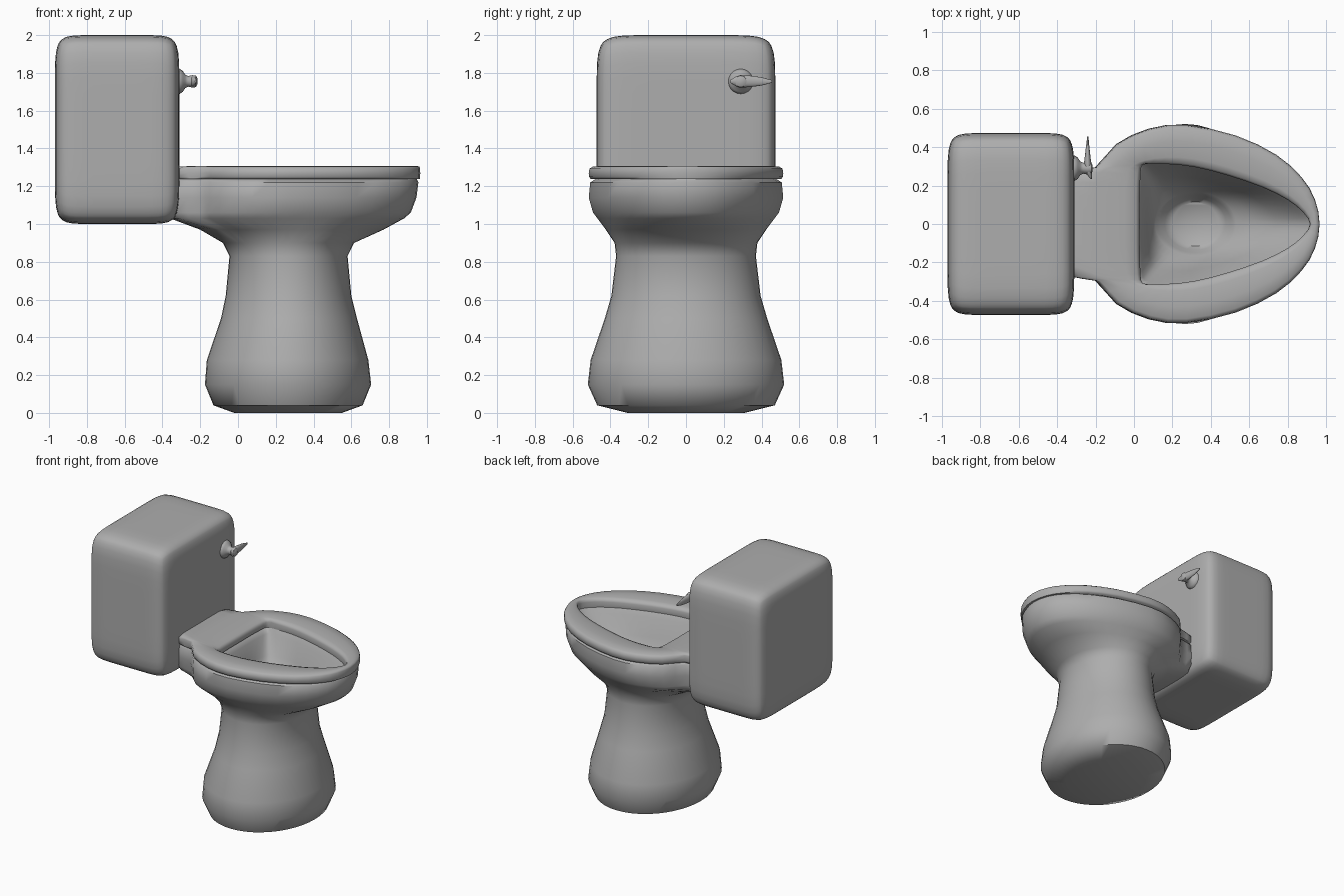
import bpy, bmesh, math
from mathutils import Vector

if "Cube" in bpy.data.objects:
    bpy.data.objects.remove(bpy.data.objects["Cube"], do_unlink=True)

grey = bpy.data.materials.new("ceramic_grey")
grey.use_nodes = True
grey.diffuse_color = (0.42, 0.42, 0.42, 1)
grey.node_tree.nodes["Principled BSDF"].inputs["Base Color"].default_value = (0.42, 0.42, 0.42, 1)


def finish(name, bm, angle=50):
    bmesh.ops.recalc_face_normals(bm, faces=bm.faces)
    mesh = bpy.data.meshes.new(name)
    bm.to_mesh(mesh)
    bm.free()
    mesh.materials.append(grey)
    obj = bpy.data.objects.new(name, mesh)
    bpy.context.collection.objects.link(obj)
    bpy.ops.object.select_all(action='DESELECT')
    obj.select_set(True)
    bpy.context.view_layer.objects.active = obj
    bpy.ops.object.shade_smooth_by_angle(angle=math.radians(angle))
    return obj


def loft(name, rings, closed=False, angle=50):
    """Skin a list of rings; cap the ends or join last to first."""
    bm = bmesh.new()
    loops = [[bm.verts.new(p) for p in ring] for ring in rings]
    pairs = list(zip(loops, loops[1:]))
    if closed:
        pairs.append((loops[-1], loops[0]))
    else:
        bm.faces.new(loops[0])
        bm.faces.new(loops[-1])
    for a, b in pairs:
        for i in range(len(a)):
            j = (i + 1) % len(a)
            bm.faces.new((a[i], a[j], b[j], b[i]))
    return finish(name, bm, angle)


def smooth_loop(half):
    """Mirror a half outline across y and round it with a spline."""
    pts = [Vector(p) for p in half]
    pts += [Vector((p.x, -p.y)) for p in reversed(pts[1:-1])]
    n, out = len(pts), []
    for i in range(n):
        a, b, c, d = (pts[(i + k) % n] for k in (-1, 0, 1, 2))
        out += [b, (9 * (b + c) - a - d) / 16]
    return out


def mix(a, b, t):
    return [p.lerp(q, t) for p, q in zip(a, b)]


def at(ring, z):
    return [(p.x, p.y, z) for p in ring]


# Shared outlines, running from the front tip round to the back
BACK, FRONT, WIDE = -0.36, 0.965, 0.515
outer = smooth_loop([(FRONT, 0), (.94, .13), (.87, .245), (.74, .36), (.53, .46), (.27, WIDE),
                     (.08, .495), (-.09, .415), (-.2, .295), (-.32, .275), (BACK, .15), (BACK, 0)])
hole = smooth_loop([(.915, 0), (.88, .06), (.8, .125), (.67, .19), (.48, .255), (.32, .295),
                    (.2, .31), (.1, .312), (.045, .308), (.034, .26), (.03, .14), (.03, 0)])
circle = smooth_loop([(math.cos(k * math.pi / 11), math.sin(k * math.pi / 11)) for k in range(12)])


def section(back, front, wide, t):
    """Outline between an ellipse (t=0) and the seat shape (t=1), fitted to a box."""
    unit_oval = [Vector(((p.x + 1) / 2, p.y)) for p in circle]
    unit_seat = [Vector(((p.x - BACK) / (FRONT - BACK), p.y / WIDE)) for p in outer]
    return [Vector((back + p.x * (front - back), p.y * wide)) for p in mix(unit_oval, unit_seat, t)]


def oval(rx, ry, cx=0.32):
    return [Vector((cx + p.x * rx, p.y * ry)) for p in circle]


# Pedestal and bowl: height, back, front, half width, seat-shape amount
profile = [(0, -.02, .55, .31, 0), (.04, -.13, .66, .47, 0), (.15, -.175, .705, .52, 0),
           (.28, -.165, .69, .505, 0), (.5, -.09, .63, .43, 0), (.62, -.065, .6, .395, 0),
           (.83, -.045, .58, .37, 0), (.9, -.08, .615, .378, 0), (.97, -.2, .77, .425, .35),
           (1.03, BACK, .88, .47, .85), (1.06, BACK, .915, .492, 1), (1.14, BACK, .945, .515, 1),
           (1.22, BACK, .955, .507, 1), (1.24, BACK, .945, .475, 1)]
rings = [at(section(*row[1:]), row[0]) for row in profile]
# Basin inside the bowl, down to the drain
drain = oval(.21, .165)
rings += [at(mix(hole, outer, .08), 1.24), at(mix(hole, drain, .08), 1.2),
          at(mix(hole, drain, .45), 1.07), at(mix(hole, drain, .8), .98), at(drain, .945),
          at(oval(.185, .15), .925), at(oval(.16, .135), .89), at(oval(.12, .115), .865)]
loft("bowl_and_pedestal", rings)

# Seat ring with a rounded rim
loft("seat", [at(mix(outer, hole, t), z) for t, z in (
    (.05, 1.237), (.01, 1.25), (0, 1.27), (.02, 1.293), (.1, 1.304), (.4, 1.308),
    (.8, 1.306), (.95, 1.297), (1, 1.28), (.97, 1.237))], closed=True, angle=65)

# Tank: softly bulging rounded box
bm = bmesh.new()
bmesh.ops.create_cube(bm, size=2)
bmesh.ops.subdivide_edges(bm, edges=bm.edges[:], cuts=15, use_grid_fill=True)
POWER = 9
for v in bm.verts:
    p = Vector([math.sin(c * math.pi / 2) for c in v.co])
    p /= sum(abs(c) ** POWER for c in p) ** (1 / POWER)
    v.co = (-.64 + p.x * .33, p.y * .473, 1.5 + p.z * .5)
finish("tank", bm, 60)

# Flush lever: turned knob and tapering handle
STEPS = [k * math.tau / 20 for k in range(20)]
LEVER_Y, LEVER_Z = 0.29, 1.755
loft("lever_knob", [[(x, LEVER_Y + r * math.cos(a), LEVER_Z + r * math.sin(a)) for a in STEPS]
                    for x, r in ((-.34, .066), (-.308, .066), (-.292, .055), (-.28, .036),
                                 (-.265, .028), (-.24, .033), (-.222, .03), (-.215, .016))])
loft("lever_handle", [[(x + rx * math.cos(a), y, LEVER_Z + rz * math.sin(a)) for a in STEPS]
                      for y, x, rx, rz in ((.235, -.223, .004, .008), (.265, -.235, .016, .026),
                                           (.3, -.241, .022, .032), (.34, -.241, .016, .03),
                                           (.4, -.241, .009, .022), (.455, -.24, .003, .007))])
